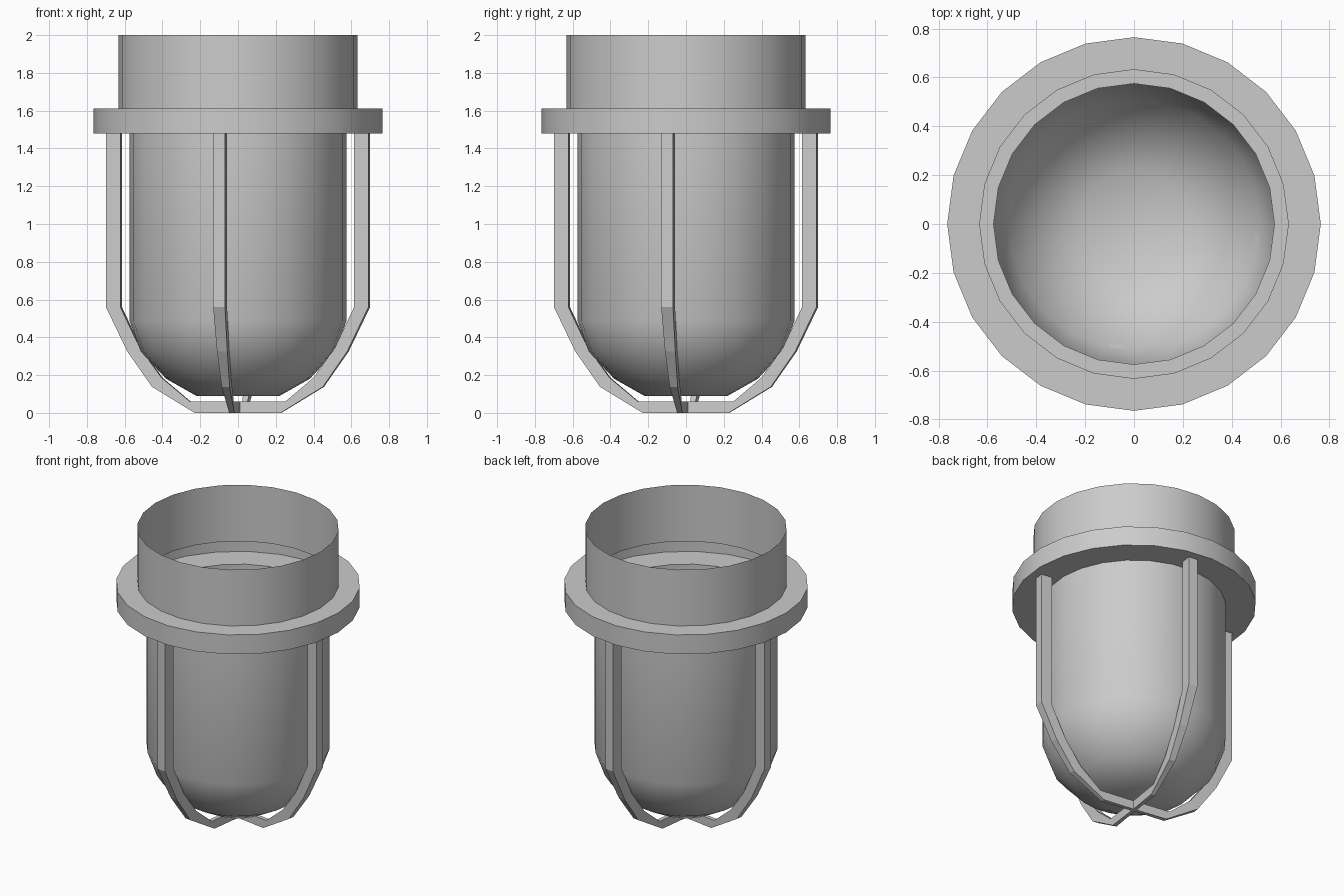
import bpy, bmesh, math

if "Cube" in bpy.data.objects:
    bpy.data.objects.remove(bpy.data.objects["Cube"])

SIDES = 24


def finish(name, bm, angle=None):
    bmesh.ops.recalc_face_normals(bm, faces=bm.faces)
    me = bpy.data.meshes.new(name)
    bm.to_mesh(me)
    bm.free()
    ob = bpy.data.objects.new(name, me)
    bpy.context.collection.objects.link(ob)
    if angle:
        bpy.ops.object.select_all(action='DESELECT')
        ob.select_set(True)
        bpy.context.view_layer.objects.active = ob
        bpy.ops.object.shade_smooth_by_angle(angle=math.radians(angle))
    return ob


def lathe(name, profile, cap=False):
    """Turn a thin-walled (radius, z) profile around the z axis."""
    bm = bmesh.new()
    rings = []
    for r, z in profile:
        rings.append([bm.verts.new((r * math.cos(a), r * math.sin(a), z))
                      for a in (2 * math.pi * i / SIDES for i in range(SIDES))])
    for lo, hi in zip(rings, rings[1:]):
        for i in range(SIDES):
            j = (i + 1) % SIDES
            bm.faces.new((lo[i], lo[j], hi[j], hi[i]))
    if cap:
        bm.faces.new(rings[0])
    return finish(name, bm, 40)


# Thin open collar and the hollow flange below it
lathe("collar", [(0.632, 1.61), (0.632, 2.0)])
lathe("flange", [(0.575, 1.478), (0.765, 1.478), (0.765, 1.612), (0.632, 1.612)])

# Rounded glass bowl, open at the top
lathe("glass_bowl", [(0.22, 0.09), (0.38, 0.18), (0.515, 0.325),
                     (0.575, 0.49), (0.575, 1.478)], cap=True)

# Guard bars: outer (r, z), inner (r, z), width; narrowing towards the centre
BAR = [((0.702, 1.478), (0.625, 1.478), 0.063),
       ((0.702, 0.56), (0.625, 0.56), 0.063),
       ((0.588, 0.325), (0.522, 0.345), 0.055),
       ((0.457, 0.138), (0.405, 0.185), 0.043),
       ((0.23, 0.0), (0.255, 0.06), 0.028),
       ((0.0, 0.0), (0.0, 0.06), 0.022)]


def guard_bar(name, angle):
    bm = bmesh.new()
    c, s = math.cos(angle), math.sin(angle)
    sections = []
    for outer, inner, w in BAR:
        corners = [(outer, -w / 2), (outer, w / 2), (inner, w / 2), (inner, -w / 2)]
        sections.append([bm.verts.new((r * c - t * s, r * s + t * c, z))
                         for (r, z), t in corners])
    for a, b in zip(sections, sections[1:]):
        for i in range(4):
            j = (i + 1) % 4
            bm.faces.new((a[i], a[j], b[j], b[i]))
    bm.faces.new(sections[0])
    bm.faces.new(sections[-1])
    return finish(name, bm)


for k, side in enumerate(("right", "back", "left", "front")):
    guard_bar("guard_bar_" + side, math.radians(90 * k - 8.2))
